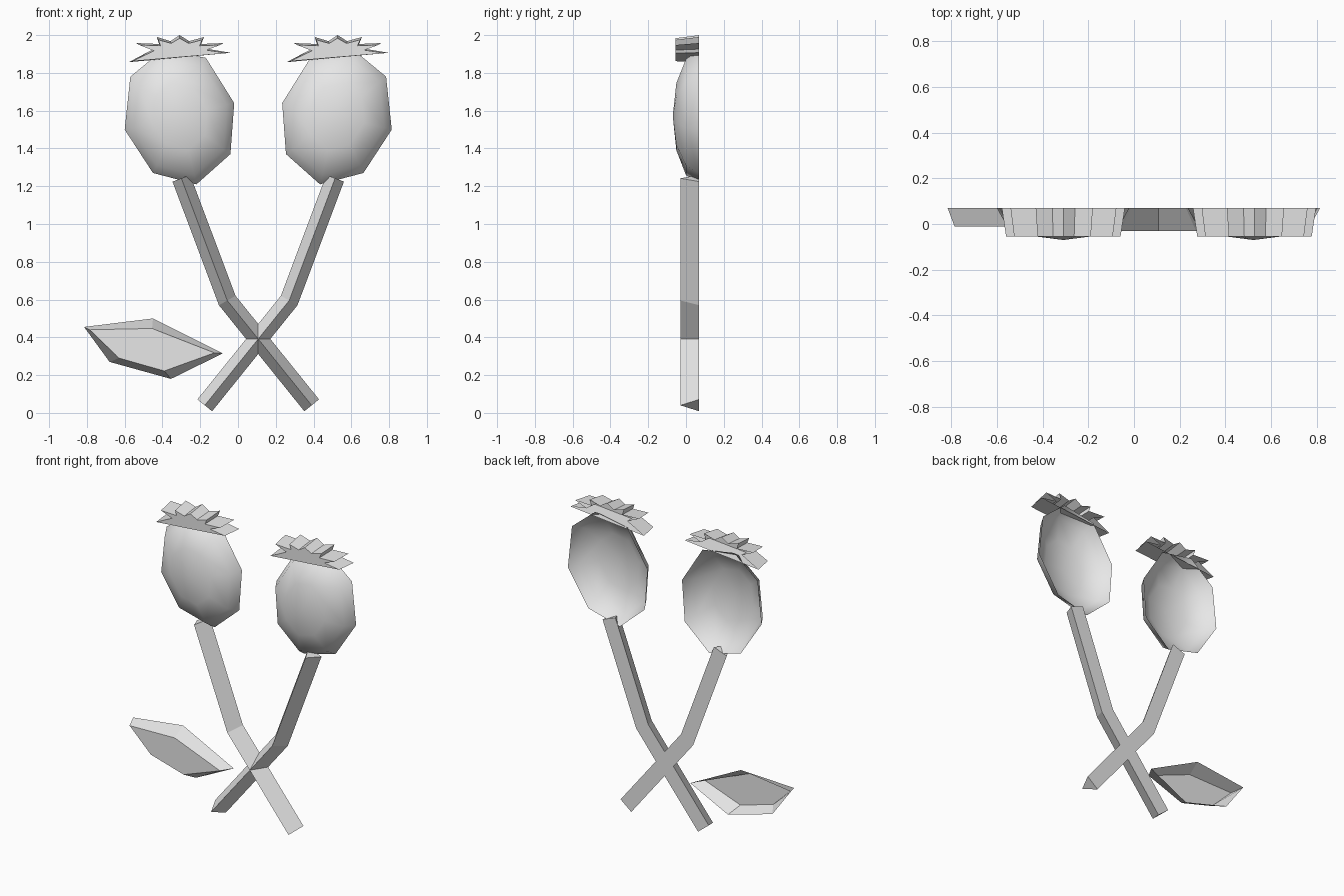
import bpy, math
from mathutils import Vector

if "Cube" in bpy.data.objects:
    bpy.data.objects.remove(bpy.data.objects["Cube"])

BACK = 0.07      # plane shared by the rear of every part
AXIS = 0.107     # x of the mirror line between the two stems

grey = bpy.data.materials.new("light grey")
grey.diffuse_color = (0.8, 0.8, 0.8, 1)
grey.use_nodes = True
grey.node_tree.nodes["Principled BSDF"].inputs["Base Color"].default_value = grey.diffuse_color


def make(name, verts, faces, smooth=False):
    mesh = bpy.data.meshes.new(name)
    mesh.from_pydata(verts, [], faces)
    mesh.materials.append(grey)
    for p in mesh.polygons:
        p.use_smooth = smooth
    obj = bpy.data.objects.new(name, mesh)
    bpy.context.collection.objects.link(obj)
    return obj


def ccw(points):
    """Order an x-z outline so its face looks to the front."""
    n = len(points)
    area = sum(points[i][0] * points[(i + 1) % n][1]
               - points[(i + 1) % n][0] * points[i][1] for i in range(n))
    return points if area > 0 else points[::-1]


def mirrored(points):
    return [(2 * AXIS - x, z) for x, z in points]


def shell(name, pairs, y_front):
    """Tray with a front face and slanted walls, open at the back."""
    n = len(pairs)
    if ccw([p[0] for p in pairs])[0] != pairs[0][0]:
        pairs = pairs[::-1]
    verts = [(f[0], y_front, f[1]) for b, f in pairs]
    verts += [(b[0], BACK, b[1]) for b, f in pairs]
    faces = [tuple(range(n))]
    for i in range(n):
        j = (i + 1) % n
        faces.append((j, i, n + i, n + j))
    return make(name, verts, faces)


def head(name, outline):
    """Smooth half ellipsoid dome over an eight-sided rim, open at the back."""
    rim, n, depth = ccw(outline), len(outline), 0.14
    cx = sum(p[0] for p in rim) / n
    cz = sum(p[1] for p in rim) / n
    verts, faces = [(cx, BACK - depth, cz)], []
    for deg in (30, 60, 90):
        s, c = math.sin(math.radians(deg)), math.cos(math.radians(deg))
        verts += [(cx + s * (x - cx), BACK - depth * c, cz + s * (z - cz)) for x, z in rim]
    for i in range(n):
        j = (i + 1) % n
        faces.append((0, 1 + i, 1 + j))
        for r in (1, 1 + n):
            faces.append((r + j, r + i, r + n + i, r + n + j))
    return make(name, verts, faces, smooth=True)


def stem(name, path, half=0.05, ridge=-0.03):
    """Bent three-sided bar: flat back, ridge along the front."""
    pts = [Vector(p) for p in path]
    dirs = [(b - a).normalized() for a, b in zip(pts, pts[1:])]
    verts, faces = [], []
    for i, p in enumerate(pts):
        d0, d1 = dirs[max(i - 1, 0)], dirs[min(i, len(dirs) - 1)]
        t = (d0 + d1).normalized()
        side = Vector((-t.y, t.x)) * half / t.dot(d1)
        a, b = p + side, p - side
        verts += [(a.x, BACK, a.y), (p.x, ridge, p.y), (b.x, BACK, b.y)]
    for r in range(0, 3 * (len(pts) - 1), 3):
        for k in range(3):
            m = (k + 1) % 3
            faces.append((r + k, r + m, r + 3 + m, r + 3 + k))
    last = 3 * (len(pts) - 1)
    faces += [(2, 1, 0), (last, last + 1, last + 2)]
    # face directions: rear faces must look to +y
    obj = make(name, verts, faces)
    if obj.data.polygons[2].normal.y < 0:
        obj.data.flip_normals()
    return obj


# Heads
head_rim = [(-0.57, 1.78), (-0.40, 1.92), (-0.17, 1.88), (-0.02, 1.64),
            (-0.04, 1.37), (-0.22, 1.21), (-0.45, 1.27), (-0.60, 1.50)]
head("left_head", head_rim)
head("right_head", mirrored(head_rim))

# Stems
stem_path = [(-0.30, 1.242), (-0.057, 0.595), (0.39, 0.04)]
stem("left_stem", stem_path)
stem("right_stem", mirrored(stem_path))

# Spiky crowns, repeated side by side
spikes = [(-0.578, 1.857), (-0.455, 1.922), (-0.54, 1.958), (-0.418, 1.953),
          (-0.43, 1.99), (-0.357, 1.968), (-0.309, 2.0), (-0.258, 1.968),
          (-0.18, 1.99), (-0.195, 1.953), (-0.077, 1.958), (-0.157, 1.926),
          (-0.04, 1.907)]
for name, dx in (("left_crown", 0), ("right_crown", 0.836)):
    shell(name, [((x + dx, z), (-0.31 + 0.93 * (x + 0.31) + dx, 1.89 + 0.85 * (z - 1.89)))
                 for x, z in spikes], -0.055)

# Leaf: wide rear outline paired with the smaller front face
shell("leaf", [((-0.815, 0.455), (-0.785, 0.44)), ((-0.45, 0.50), (-0.455, 0.447)),
               ((-0.08, 0.315), (-0.125, 0.318)), ((-0.355, 0.18), (-0.39, 0.222)),
               ((-0.68, 0.27), (-0.63, 0.29))], -0.01)
